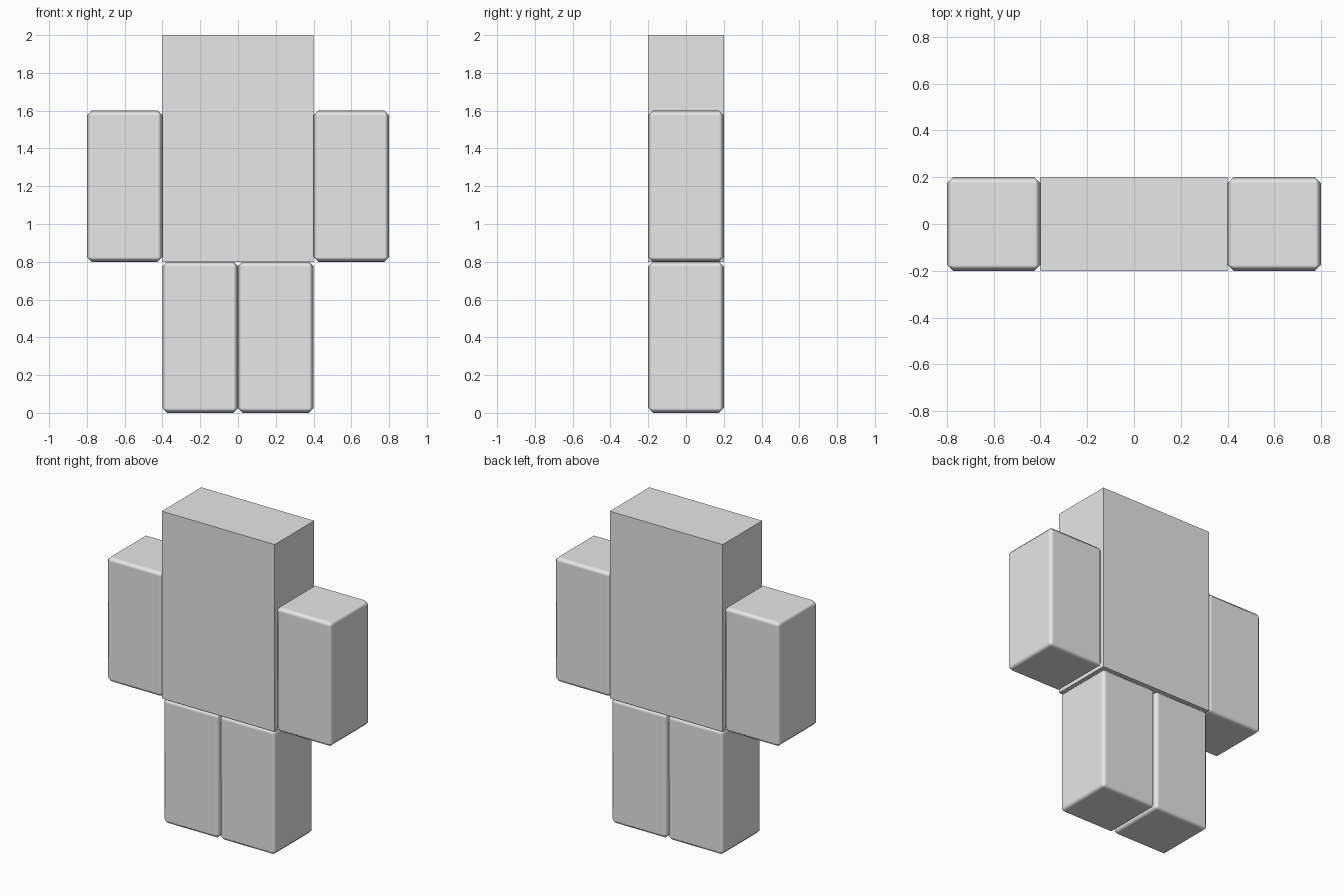
import bpy

cube = bpy.data.objects.get("Cube")
if cube:
    bpy.data.objects.remove(cube, do_unlink=True)

# Single plain colour
grey = bpy.data.materials.new("light grey")
grey.use_nodes = True
GREY = (0.8, 0.8, 0.8, 1)
grey.diffuse_color = GREY
grey.node_tree.nodes["Principled BSDF"].inputs["Base Color"].default_value = GREY

WIDTH = 0.4    # one limb's width and depth
LENGTH = 0.8   # one limb's length


def block(name, x, bottom, width, height, bevel=0):
    """Box standing on 'bottom', with optional softened edges."""
    bpy.ops.mesh.primitive_cube_add(size=1, location=(x, 0, bottom + height / 2))
    obj = bpy.context.object
    obj.name = name
    obj.scale = (width, WIDTH, height)
    bpy.ops.object.transform_apply(location=False, rotation=False, scale=True)
    obj.data.materials.append(grey)
    if bevel:
        bpy.ops.object.shade_smooth()
        mod = obj.modifiers.new("soft edges", "BEVEL")
        mod.width = bevel
        mod.segments = 1
        mod.harden_normals = True
    return obj


# Sharp-edged trunk and head
block("torso", 0, LENGTH, 2 * WIDTH, LENGTH)
block("head", 0, 2 * LENGTH, 2 * WIDTH, WIDTH)

# Softened limbs on both sides
for side, sign in (("left", 1), ("right", -1)):
    block(side + "_arm", sign * 1.5 * WIDTH, LENGTH, WIDTH, LENGTH, 0.025)
    block(side + "_leg", sign * 0.5 * WIDTH, 0, WIDTH, LENGTH, 0.025)
